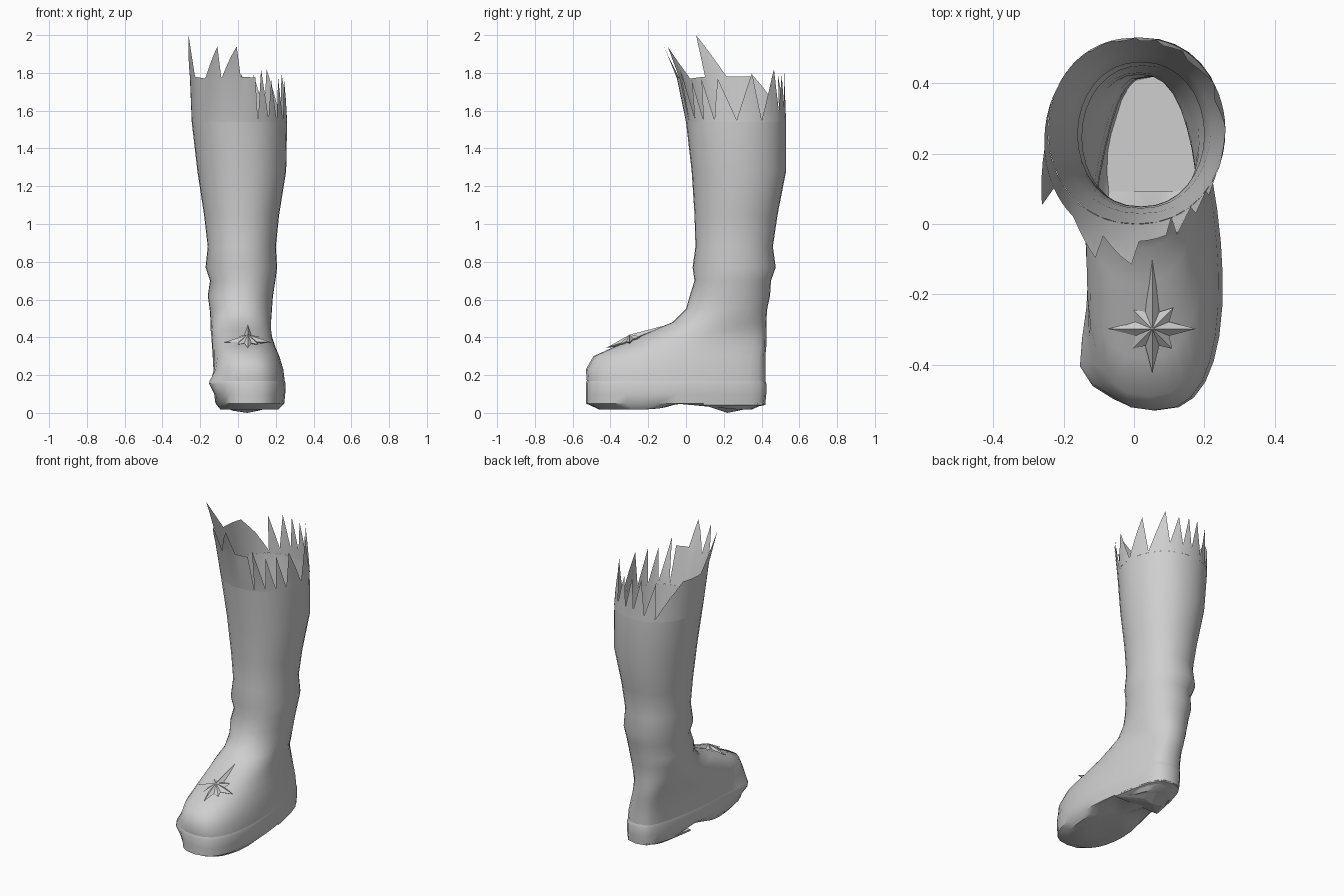
import bpy, bmesh, math
from mathutils import Vector

cube = bpy.data.objects.get("Cube")
if cube:
    bpy.data.objects.remove(cube, do_unlink=True)

leather = bpy.data.materials.new("pale_grey_leather")
leather.use_nodes = True
GREY = (0.62, 0.62, 0.62, 1)
leather.diffuse_color = GREY
leather.node_tree.nodes["Principled BSDF"].inputs["Base Color"].default_value = GREY

# Sections: height, front y, back y, x min, x max, foot shape (0 = shaft, 1 = foot)
ROWS = [
    (0.05, -0.53, 0.42, -0.115, 0.24, 1),
    (0.10, -0.53, 0.425, -0.12, 0.245, 1),
    (0.155, -0.53, 0.425, -0.125, 0.247, 1),
    (0.17, -0.525, 0.42, -0.122, 0.242, 1),
    (0.23, -0.53, 0.42, -0.125, 0.235, 1),
    (0.30, -0.49, 0.42, -0.13, 0.215, 0.9),
    (0.35, -0.38, 0.425, -0.135, 0.195, 0.7),
    (0.40, -0.26, 0.425, -0.14, 0.18, 0.5),
    (0.44, -0.17, 0.425, -0.145, 0.175, 0.3),
    (0.48, -0.07, 0.425, -0.145, 0.175, 0.1),
    (0.55, 0.00, 0.43, -0.15, 0.18, 0),
    (0.62, 0.02, 0.445, -0.16, 0.185, 0),
    (0.70, 0.045, 0.45, -0.148, 0.198, 0),
    (0.77, 0.035, 0.475, -0.172, 0.207, 0),
    (0.88, 0.05, 0.46, -0.16, 0.2, 0),
    (1.05, 0.045, 0.485, -0.18, 0.218, 0),
    (1.28, 0.03, 0.53, -0.215, 0.255, 0),
    (1.54, 0.00, 0.53, -0.245, 0.26, 0),
    (1.78, -0.05, 0.52, -0.255, 0.25, 0),
    (2.00, -0.14, 0.53, -0.285, 0.25, 0),
]
SEGMENTS = 32


def surface_point(degrees, z):
    """Point on the boot wall; zero degrees is the front, positive turns to +x."""
    for low, high in zip(ROWS, ROWS[1:]):
        if z <= high[0]:
            break
    k = (z - low[0]) / (high[0] - low[0])
    _, yf, yb, xl, xr, foot = [a + (b - a) * k for a, b in zip(low, high)]
    t = math.radians(degrees)
    s, c = math.sin(t), math.cos(t)
    # the heel end is squarer than the toe end
    power = 0.92 - foot * (0.17 if c > 0 else 0.17 - 0.2 * c)
    side = math.copysign(abs(s) ** power, s)
    x = (xl + xr) / 2 + (xr - xl) / 2 * side * (1 + 0.22 * foot * c)
    y = (yf + yb) / 2 - (yb - yf) / 2 * c
    # folded corner beside the toes
    fold = math.exp(-((degrees + 43) / 17) ** 2 - ((z - 0.16) / 0.06) ** 2)
    return Vector((x - 0.05 * fold, y - 0.015 * fold, z))


def finish(name, bm, smooth_angle=None):
    bmesh.ops.recalc_face_normals(bm, faces=bm.faces)
    mesh = bpy.data.meshes.new(name)
    bm.to_mesh(mesh)
    bm.free()
    obj = bpy.data.objects.new(name, mesh)
    bpy.context.collection.objects.link(obj)
    mesh.materials.append(leather)
    if smooth_angle:
        bpy.ops.object.select_all(action="DESELECT")
        obj.select_set(True)
        bpy.context.view_layer.objects.active = obj
        bpy.ops.object.shade_smooth_by_angle(angle=math.radians(smooth_angle))


def bridge(bm, lower, upper):
    n = len(lower)
    for i in range(n):
        j = (i + 1) % n
        bm.faces.new((lower[i], lower[j], upper[j], upper[i]))


def wall(heights):
    bm = bmesh.new()
    rings = []
    for z in heights:
        # angles stay in -180..180 so the toe fold lands on one side
        rings.append([bm.verts.new(surface_point(-180 + 360 * i / SEGMENTS, z))
                      for i in range(SEGMENTS)])
    for a, b in zip(rings, rings[1:]):
        bridge(bm, a, b)
    return bm, rings


def arch(y):
    return math.exp(-((y - 0.03) / 0.12) ** 2)


# Upper and shaft, an open single-layer tube
heights = [row[0] for row in ROWS]
bm, _ = wall([z for z in heights if 0.17 <= z <= 1.54])
finish("boot_upper", bm, 60)

# Sole with a raised arch underneath, higher on the inner side
bm, rings = wall([z for z in heights if z <= 0.17])
center = Vector((0.05, -0.06, 0))
for v in rings[0]:
    if v.co.x < center.x:
        v.co.z += 0.035 * arch(v.co.y)
outer = rings[0]
for scale in (0.85, 0.5):
    inner = []
    for v in rings[0]:
        p = center + (v.co - center) * scale
        p.z = 0.018 + 0.045 * arch(p.y)
        inner.append(bm.verts.new(p))
    bridge(bm, inner, outer)
    outer = inner
tip = bm.verts.new(center + Vector((0, 0, 0.05)))
for i in range(SEGMENTS):
    bm.faces.new((tip, outer[i], outer[(i + 1) % SEGMENTS]))
finish("sole", bm, 40)

# Faceted heel wedge
bm = bmesh.new()
for degrees in (-165, -150, -130, -108, 108, 130, 150, 165, 180):
    p = surface_point(degrees, 0.052)
    bm.verts.new(p)
    bm.verts.new((p.x, p.y, 0.042))
for x, z in ((-0.03, 0.012), (0.05, 0), (0.11, 0.012)):
    bm.verts.new((x, 0.22, z))
bmesh.ops.convex_hull(bm, input=bm.verts)
finish("heel", bm)

# Torn rim: angle and height of each spike tip and notch
TEAR = [
    (-180, 1.60), (-172, 1.80), (-165, 1.58), (-152, 1.79), (-150, 1.56),
    (-134, 1.68), (-116, 1.78), (-86, 1.78), (-65, 2.00), (-62, 1.78),
    (-41, 1.77), (-19.5, 1.94), (-18, 1.77), (1, 1.94), (3, 1.78),
    (20, 1.775), (21, 1.54), (28, 1.82), (36, 1.56), (43, 1.76),
    (50, 1.55), (57, 1.77), (65, 1.55), (76, 1.77), (91, 1.55),
    (114, 1.80), (121, 1.55), (144, 1.82), (150, 1.60), (162, 1.79),
    (168, 1.60), (176, 1.80), (180, 1.60),
]
RIM_BASE, RIM_FOLD = 1.54, 1.77
bm = bmesh.new()
previous = None
for (a0, z0), (a1, z1) in zip(TEAR, TEAR[1:]):
    steps = max(1, round((a1 - a0) / 6))
    for i in range(steps + 1):
        k = i / steps
        a, z = a0 + (a1 - a0) * k, z0 + (z1 - z0) * k
        column = [bm.verts.new(surface_point(a, h)) for h in (RIM_BASE, min(z, RIM_FOLD), z)]
        if i:
            for j in range(2):
                bm.faces.new((previous[j], column[j], column[j + 1], previous[j + 1]))
        previous = column
bmesh.ops.remove_doubles(bm, verts=bm.verts, dist=0.0005)
finish("torn_rim", bm, 60)

# Faceted compass star on the instep
bm = bmesh.new()
LENGTHS = [0.22, 0.085, 0.125, 0.08, 0.125, 0.08, 0.125, 0.085]
star_center = Vector((0.052, -0.298))


def star_vertex(radius, turn, lift=0.0):
    x = star_center.x + radius * math.sin(turn)
    y = star_center.y + radius * math.cos(turn)
    droop = 0.13 * abs(x - star_center.x)
    return bm.verts.new((x, y, 0.345 + (y + 0.42) * 0.37 - droop + lift))


outline = []
for i, length in enumerate(LENGTHS):
    turn = i * math.pi / 4
    outline.append(star_vertex(length, turn))
    outline.append(star_vertex(0.052, turn + math.pi / 8))
peak = star_vertex(0, 0, 0.024)
base = star_vertex(0, 0, -0.03)
for i in range(len(outline)):
    a, b = outline[i], outline[(i + 1) % len(outline)]
    bm.faces.new((a, b, peak))
    bm.faces.new((b, a, base))
finish("instep_star", bm)
